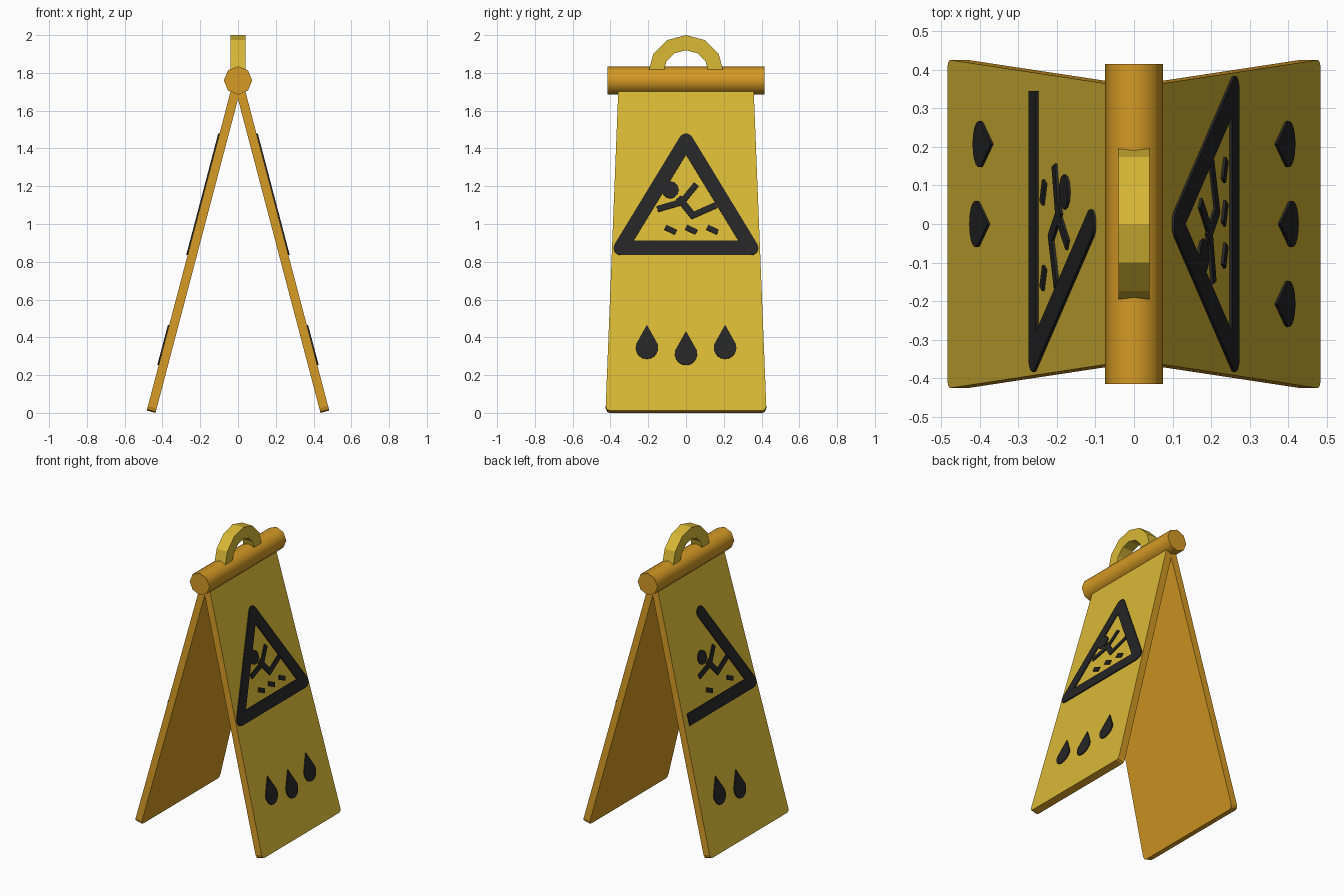
import bpy, bmesh
from math import sin, cos, pi, atan2, hypot
from mathutils import Matrix, Vector

if "Cube" in bpy.data.objects:
    bpy.data.objects.remove(bpy.data.objects["Cube"])


def material(name, rgb):
    m = bpy.data.materials.new(name)
    m.use_nodes = True
    m.diffuse_color = (*rgb, 1)
    m.node_tree.nodes["Principled BSDF"].inputs["Base Color"].default_value = (*rgb, 1)
    return m


yellow = material("yellow plastic", (0.69, 0.48, 0.036))
orange = material("orange plastic", (0.66, 0.32, 0.018))
black = material("black paint", (0.018, 0.018, 0.018))


def prisms(name, outlines, low, high, matrix, mats, front=0):
    """Extrude flat outlines from low to high along local z; front = front face material."""
    bm = bmesh.new()
    for pts in outlines:
        a = [bm.verts.new(matrix @ Vector((*p, low))) for p in pts]
        b = [bm.verts.new(matrix @ Vector((*p, high))) for p in pts]
        bm.faces.new(a[::-1])
        bm.faces.new(b).material_index = front
        for i in range(len(pts)):
            j = (i + 1) % len(pts)
            bm.faces.new((a[i], a[j], b[j], b[i]))
    bmesh.ops.recalc_face_normals(bm, faces=bm.faces)
    mesh = bpy.data.meshes.new(name)
    bm.to_mesh(mesh)
    bm.free()
    for m in mats:
        mesh.materials.append(m)
    obj = bpy.data.objects.new(name, mesh)
    bpy.context.collection.objects.link(obj)
    return obj


def arc(r, start, end, n, cx=0, cy=0):
    return [(cx + r * cos(start + (end - start) * i / n),
             cy + r * sin(start + (end - start) * i / n)) for i in range(n + 1)]


def disc(x, y, r, n=16):
    return arc(r, 0, 2 * pi, n, x, y)[:-1]


def stroke(x0, y0, x1, y1, width):
    d = hypot(x1 - x0, y1 - y0)
    nx, ny = -(y1 - y0) / d * width / 2, (x1 - x0) / d * width / 2
    return [(x0 - nx, y0 - ny), (x1 - nx, y1 - ny), (x1 + nx, y1 + ny), (x0 + nx, y0 + ny)]


def drop(x, y):
    return arc(0.06, -pi - 0.3, 0.3, 10, x, y) + [(x, y + 0.12)]


# Panel frame: local x across, local y up the slope, local z outward
lean = atan2(0.46, 1.75)
foot = 0.0122


def panel_frame(s):
    across = (0, s, 0)
    up = (-s * sin(lean), 0, cos(lean))
    out = (s * cos(lean), 0, sin(lean))
    rot = Matrix((across, up, out)).transposed().to_4x4()
    return Matrix.Translation((s * 0.46, 0, 0.0061)) @ rot


def on_slope(outlines):
    """Turn heights above ground into distances up the slope."""
    return [[(x, (z - foot) / cos(lean)) for x, z in o] for o in outlines]


half = [(0.405, 0), (0.418, 0.006), (0.425, 0.025), (0.357, 1.79)]
panel = half + [(-x, y) for x, y in reversed(half)]

corner_r, corner_x, base_z, apex_z = 0.038, 0.345, 0.873, 1.44

for s, side in ((1, "left"), (-1, "right")):
    full = s == 1
    frame = panel_frame(s)
    prisms(side + "_panel", [panel], -0.024, 0.024, frame, [orange, yellow], front=1)

    # Warning triangle; the right panel has worn-off parts
    border = [stroke(-corner_x, base_z, corner_x, base_z, 2 * corner_r),
              stroke(corner_x, base_z, 0, apex_z, 2 * corner_r),
              disc(corner_x, base_z, corner_r), disc(0, apex_z, corner_r)]
    if full:
        border += [stroke(-corner_x, base_z, 0, apex_z, 2 * corner_r),
                   disc(-corner_x, base_z, corner_r)]

    # Slipping figure: head, arms, body, leg
    figure = [disc(-0.083, 1.18, 0.045, 12),
              stroke(-0.152, 1.078, -0.015, 1.118, 0.032),
              stroke(0.055, 1.21, -0.03, 1.105, 0.032),
              stroke(-0.04, 1.14, 0.04, 1.04, 0.036),
              stroke(0.025, 1.04, 0.16, 1.1, 0.032)]

    # Wet floor marks
    marks = [stroke(x - 0.028, 0.982, x + 0.028, 0.956, 0.028)
             for x in ((-0.082, 0.028, 0.14) if full else (-0.082, 0.14))]

    # Water drops
    drops = [drop(-0.207, 0.345), drop(0, 0.312)]
    if full:
        drops.append(drop(0.207, 0.345))

    for part, shapes in (("triangle_border", border), ("slipping_figure", figure),
                         ("floor_marks", marks), ("water_drops", drops)):
        prisms(f"{side}_{part}", on_slope(shapes), 0.022, 0.031, frame, [black])

# Hinge bar along y, eight sides, smooth around
along_y = Matrix.Translation((0, 0, 1.76)) @ Matrix.Rotation(pi / 2, 4, "X")
hinge = prisms("hinge_bar", [disc(0, 0, 0.075, 8)], -0.415, 0.415, along_y, [orange])
for f in hinge.data.polygons:
    f.use_smooth = len(f.vertices) == 4

# Carry handle: half ring in the y-z plane, one block per segment
plane_yz = Matrix(((0, 0, 1, 0), (1, 0, 0, 0), (0, 1, 0, 1.8), (0, 0, 0, 1)))
ring = arc(0.2, 0, pi, 6) + arc(0.12, pi, 0, 6)
prisms("carry_handle", [ring], -0.04, 0.04, plane_yz, [yellow])
